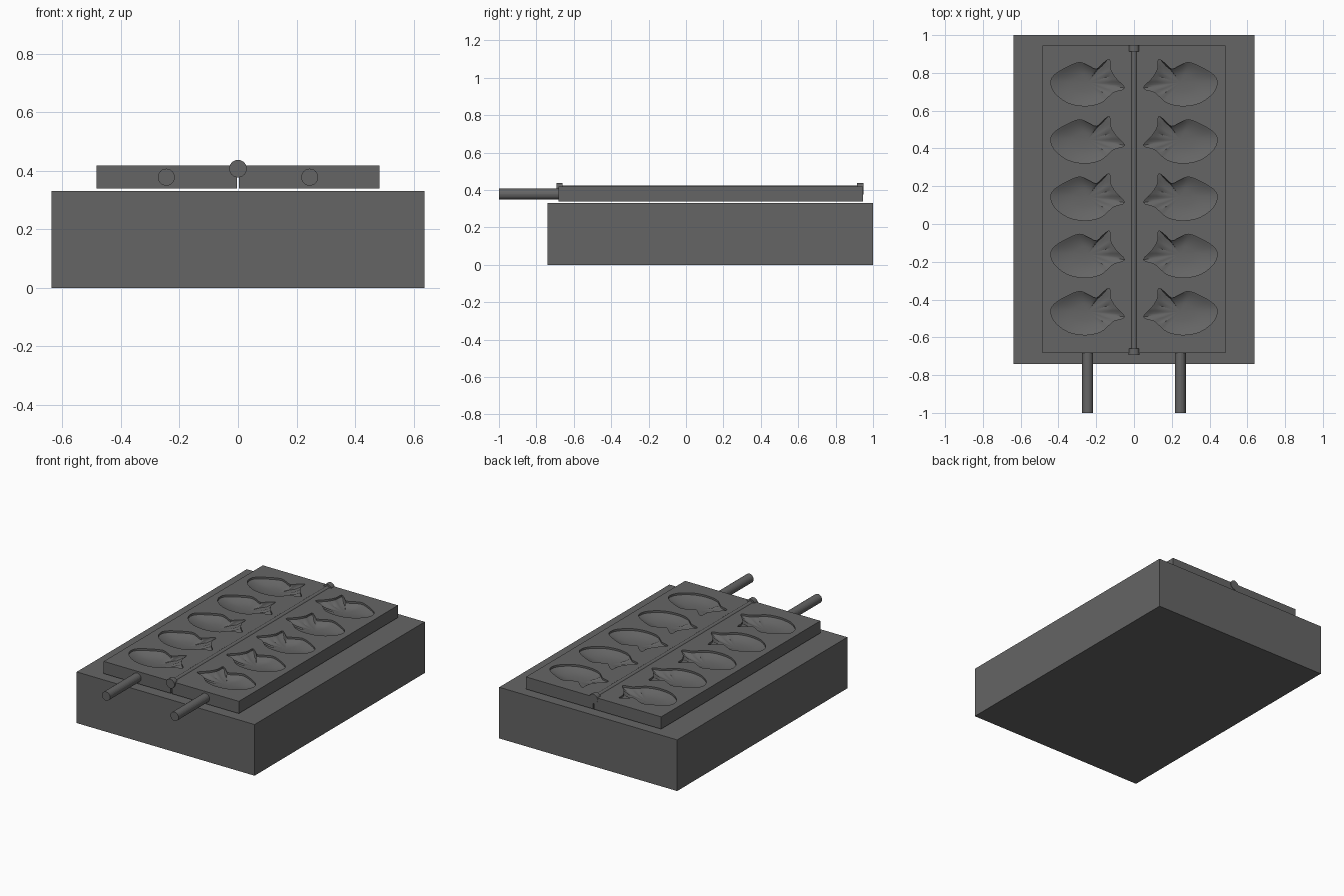
import bpy, bmesh, math
from mathutils import Vector

if "Cube" in bpy.data.objects:
    bpy.data.objects.remove(bpy.data.objects["Cube"])

metal = bpy.data.materials.new("dark_metal")
metal.diffuse_color = (0.13, 0.13, 0.13, 1)
metal.use_nodes = True
metal.node_tree.nodes["Principled BSDF"].inputs["Base Color"].default_value = metal.diffuse_color


def add_mesh(name, bm):
    bmesh.ops.recalc_face_normals(bm, faces=bm.faces[:])
    me = bpy.data.meshes.new(name)
    bm.to_mesh(me)
    bm.free()
    me.materials.append(metal)
    ob = bpy.data.objects.new(name, me)
    bpy.context.collection.objects.link(ob)
    return ob


def box(name, x0, x1, y0, y1, z0, z1):
    bm = bmesh.new()
    bmesh.ops.create_cube(bm, size=1)
    for v in bm.verts:
        v.co = Vector(((x0 + x1) / 2 + v.co.x * (x1 - x0),
                       (y0 + y1) / 2 + v.co.y * (y1 - y0),
                       (z0 + z1) / 2 + v.co.z * (z1 - z0)))
    return add_mesh(name, bm)


def rod(name, x, z, r, y0, y1, sides=24):
    bpy.ops.mesh.primitive_cylinder_add(vertices=sides, radius=r, depth=y1 - y0,
                                        location=(x, (y0 + y1) / 2, z),
                                        rotation=(math.pi / 2, 0, 0))
    ob = bpy.context.object
    ob.name = name
    ob.data.materials.append(metal)
    return ob


# Fish outline: nose at -x, forked tail at +x
FISH = [(-.195, 0), (-.175, .04), (-.11, .08), (-.045, .105), (0, .09),
        (.045, .07), (.08, .10), (.115, .122), (.12, .07), (.15, .02),
        (.195, -.03), (.14, -.05), (.11, -.075), (.065, -.11),
        (-.015, -.125), (-.105, -.108), (-.175, -.055)]


def smooth_loop(pts, steps=3):
    p = [Vector(q) for q in pts]
    n = len(p)
    out = []
    for i in range(n):
        a, b, c, d = p[i - 1], p[i], p[(i + 1) % n], p[(i + 2) % n]
        for k in range(steps):
            t = k / steps
            out.append(0.5 * (2 * b + (c - a) * t + (2 * a - 5 * b + 4 * c - d) * t * t
                              + (3 * b - a - 3 * c + d) * t ** 3))
    return out


OUTLINE = smooth_loop(FISH)
TOP = 0.418
RINGS = [(1, .012), (1, -.012), (.9, -.018), (.7, -.030), (.4, -.037)]


def add_fish(bm, cx, cy, side):
    loops = []
    for s, dz in RINGS:
        ring = []
        for p in OUTLINE:
            ang = math.atan2(p.y, p.x)
            ripple = 0.004 * math.sin(ang * 18) if p.x > .06 and .5 < s < .95 else 0
            ring.append(bm.verts.new((cx - side * p.x * s, cy + p.y * s, TOP + dz + ripple)))
        loops.append(ring)
    n = len(OUTLINE)
    for a, b in zip(loops, loops[1:]):
        for i in range(n):
            j = (i + 1) % n
            bm.faces.new((a[i], a[j], b[j], b[i]))
    low = bm.verts.new((cx, cy, TOP - .039))
    lid = bm.verts.new((cx, cy, TOP + .012))
    for i in range(n):
        j = (i + 1) % n
        bm.faces.new((loops[-1][i], loops[-1][j], low))
        bm.faces.new((loops[0][i], loops[0][j], lid))


# Base block
box("base", -.637, .637, -.74, 1.0, 0, .331)

for side, word in ((-1, "left"), (1, "right")):
    # Mould plate with five sunken fish
    xs = sorted((side * .004, side * .484))
    plate = box(word + "_mould_plate", *xs, -.682, .945, .339, TOP)
    bm = bmesh.new()
    for i in range(5):
        add_fish(bm, side * .245, .75 - i * .303, side)
    cutter = add_mesh(word + "_fish_cutter", bm)
    cutter.hide_render = True
    bpy.ops.object.select_all(action='DESELECT')
    bpy.context.view_layer.objects.active = plate
    plate.select_set(True)
    mod = plate.modifiers.new("fish_pits", 'BOOLEAN')
    mod.operation = 'DIFFERENCE'
    mod.solver = 'EXACT'
    mod.object = cutter
    bpy.ops.object.modifier_apply(modifier=mod.name)
    bpy.data.objects.remove(cutter, do_unlink=True)
    bpy.ops.object.shade_smooth_by_angle(angle=math.radians(30))
    # Handle
    rod(word + "_handle", side * .245, .378, .029, -1.0, -.68)

# Hinge pin and end caps
rod("hinge_pin", 0, .407, .018, -.68, .93)
rod("hinge_cap_front", 0, .407, .03, -.693, -.66)
rod("hinge_cap_back", 0, .407, .03, .914, .948)
